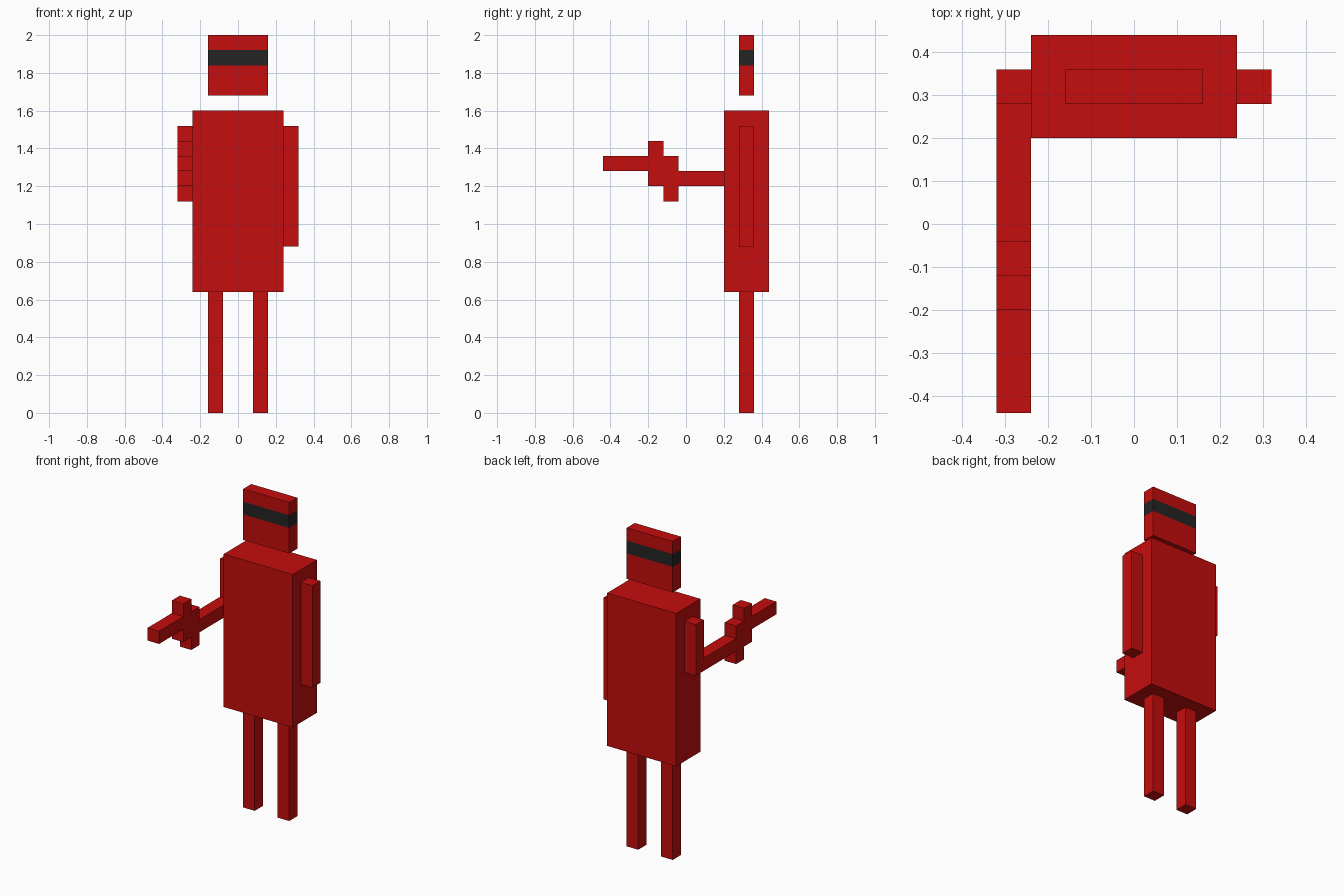
import bpy, bmesh
from mathutils import Vector

cube = bpy.data.objects.get("Cube")
if cube:
    bpy.data.objects.remove(cube, do_unlink=True)

U = 0.08  # every part snaps to this block size


def make_material(name, color):
    mat = bpy.data.materials.new(name)
    mat.use_nodes = True
    mat.diffuse_color = color
    mat.node_tree.nodes["Principled BSDF"].inputs["Base Color"].default_value = color
    return mat


red = make_material("red", (0.56, 0.004, 0.004, 1))
black = make_material("black", (0.018, 0.018, 0.018, 1))


def box(name, x, y, z, band=None):
    """Box spanning (min, max) ranges in metres; band paints a z range black."""
    bm = bmesh.new()
    bmesh.ops.create_cube(bm, size=1)
    for v in bm.verts:
        v.co = Vector([r[0] if c < 0 else r[1] for c, r in zip(v.co, (x, y, z))])
    if band:
        for h in band:
            bmesh.ops.bisect_plane(bm, geom=bm.verts[:] + bm.edges[:] + bm.faces[:],
                                   plane_co=(0, 0, h), plane_no=(0, 0, 1))
        for f in bm.faces:
            f.material_index = int(band[0] < f.calc_center_median().z < band[1])
    mesh = bpy.data.meshes.new(name)
    bm.to_mesh(mesh)
    bm.free()
    mesh.materials.append(red)
    if band:
        mesh.materials.append(black)
    obj = bpy.data.objects.new(name, mesh)
    bpy.context.collection.objects.link(obj)
    return obj


# Body
limb_y = (0.28, 0.28 + U)
box("head", (-0.16, 0.16), limb_y, (1.68, 2.0), band=(1.84, 1.92))
box("torso", (-0.24, 0.24), (0.20, 0.44), (0.64, 1.60))
for side, x in (("left", 0.08), ("right", -0.16)):
    box(side + "_leg", (x, x + U), limb_y, (0, 0.64))

# Arms: left hangs, right is bent forward
box("left_arm", (0.24, 0.32), limb_y, (0.88, 1.52))
right_x = (-0.32, -0.24)
box("right_upper_arm", right_x, limb_y, (1.20, 1.52))
box("right_forearm", right_x, (-0.04, 0.28), (1.20, 1.28))

# Held blaster
box("blaster_grip", right_x, (-0.12, -0.04), (1.12, 1.36))
box("blaster_body", right_x, (-0.20, -0.12), (1.20, 1.44))
box("blaster_barrel", right_x, (-0.44, -0.20), (1.28, 1.36))
